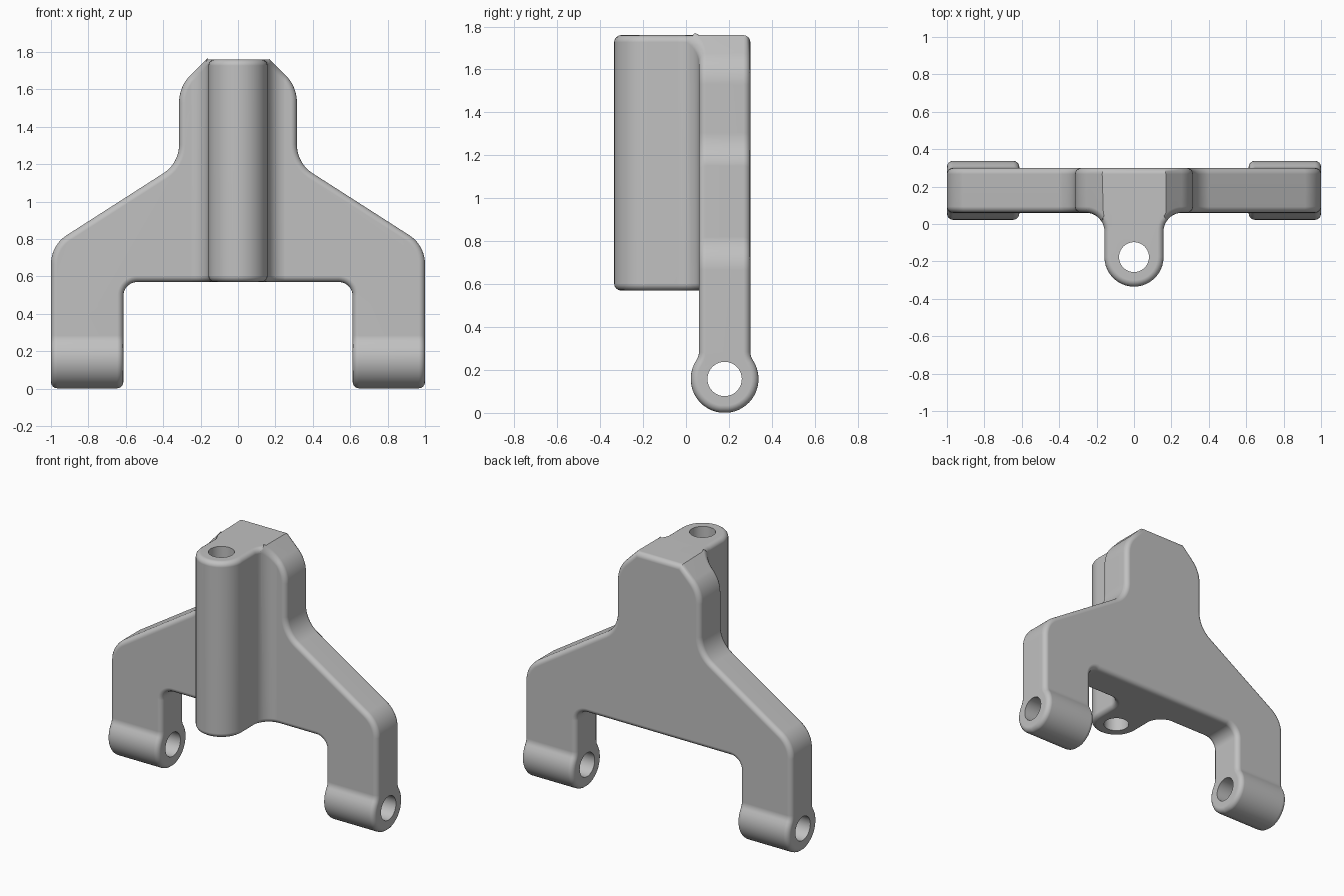
import bpy, bmesh, math
from mathutils import Vector

cube = bpy.data.objects.get("Cube")
if cube:
    bpy.data.objects.remove(cube, do_unlink=True)

SEGMENTS = 10
LUG_Y, LUG_R, HOLE_R = 0.18, 0.158, 0.08
BAR_HALF, BLEND_R = 0.12, 0.07
PILLAR_R, PILLAR_Y = 0.158, -0.177


def mirrored(half):
    """Close a half outline with its reflection across the first axis."""
    return half + [(-p[0], *p[1:]) for p in reversed(half)]


def rounded(corners):
    """Outline whose corners (u, v, tangent length) become circular arcs."""
    out = []
    for i, c in enumerate(corners):
        p = Vector(c[:2])
        if len(c) == 2:
            out.append(p)
            continue
        to_prev = (Vector(corners[i - 1][:2]) - p).normalized()
        to_next = (Vector(corners[(i + 1) % len(corners)][:2]) - p).normalized()
        a, b = p + to_prev * c[2], p + to_next * c[2]
        w = math.cos((math.pi - to_prev.angle(to_next)) / 2)
        for k in range(SEGMENTS + 1):
            s = k / SEGMENTS
            ka, kc, kb = (1 - s) ** 2, 2 * s * (1 - s) * w, s * s
            out.append((a * ka + p * kc + b * kb) / (ka + kc + kb))
    return [p for i, p in enumerate(out) if (p - out[i - 1]).length > 1e-3]


def arc(cx, cy, r, start, end, steps):
    angles = [start + (end - start) * k / steps for k in range(steps + 1)]
    return [(cx + r * math.cos(t), cy + r * math.sin(t)) for t in angles]


def prism(name, outline, lo, hi, axis):
    """Extrude a closed outline along one axis."""
    place = {"X": lambda u, v, w: (w, u, v),
             "Y": lambda u, v, w: (u, w, v),
             "Z": lambda u, v, w: (u, v, w)}[axis]
    bm = bmesh.new()
    ends = [[bm.verts.new(place(p[0], p[1], w)) for p in outline] for w in (lo, hi)]
    for ring in ends:
        bm.faces.new(ring)
    for i in range(len(outline)):
        bm.faces.new((ends[0][i - 1], ends[0][i], ends[1][i], ends[1][i - 1]))
    bmesh.ops.recalc_face_normals(bm, faces=bm.faces)
    if bm.calc_volume(signed=True) < 0:
        bmesh.ops.reverse_faces(bm, faces=bm.faces)
    mesh = bpy.data.meshes.new(name)
    bm.to_mesh(mesh)
    bm.free()
    obj = bpy.data.objects.new(name, mesh)
    bpy.context.collection.objects.link(obj)
    return obj


def combine(obj, other, operation):
    mod = obj.modifiers.new("combine", "BOOLEAN")
    mod.operation, mod.solver, mod.object = operation, "EXACT", other
    bpy.context.view_layer.objects.active = obj
    bpy.ops.object.modifier_apply(modifier=mod.name)
    bpy.data.objects.remove(other, do_unlink=True)


# Side profile: upright bar blending into round lugs at the foot
reach = BAR_HALF + BLEND_R
rise = math.sqrt((LUG_R + BLEND_R) ** 2 - reach ** 2)
contact = math.atan2(rise, reach)
half = [(BAR_HALF, 1.9)]
half += arc(reach, LUG_R + rise, BLEND_R, math.pi, math.pi + contact, 5)
half += arc(0, LUG_R, LUG_R, contact, -math.pi / 2, 16)[1:-1]
side = [(LUG_Y + u, v) for u, v in mirrored(half)]
bracket = prism("bracket", side, -1.2, 1.2, "X")

# Front pillar, round-nosed and filleted into the bar
pillar = prism("pillar", rounded(mirrored([
    (0.3, LUG_Y), (0.3, 0.0605), (PILLAR_R, 0.0605, 0.1),
    (PILLAR_R, PILLAR_Y - PILLAR_R, PILLAR_R)])), 0.45, 2, "Z")
combine(bracket, pillar, "UNION")

# Front outline: shoulders, sloping arms and two legs
outline = prism("outline", rounded(mirrored([
    (0.17, 1.76), (0.315, 1.615, 0.085), (0.315, 1.205, 0.1),
    (1, 0.766, 0.1), (1, -0.1), (0.613, -0.1), (0.613, 0.57, 0.075)])), -1, 1, "Y")
combine(bracket, outline, "INTERSECT")

# Bores through the lugs and the pillar
lug_bore = prism("lug_bore", arc(LUG_Y, LUG_R, HOLE_R, 0, math.tau, 40)[:-1], -1.2, 1.2, "X")
combine(bracket, lug_bore, "DIFFERENCE")
pillar_bore = prism("pillar_bore", arc(0, PILLAR_Y, HOLE_R, 0, math.tau, 40)[:-1], 0.3, 2, "Z")
combine(bracket, pillar_bore, "DIFFERENCE")


def on_bore(v):
    lug = math.hypot(v.co.y - LUG_Y, v.co.z - LUG_R)
    post = math.hypot(v.co.x, v.co.y - PILLAR_Y)
    return min(lug, post) < HOLE_R + 0.01


# Soft outer edges; bore rims stay crisp
bm = bmesh.new()
bm.from_mesh(bracket.data)
bmesh.ops.remove_doubles(bm, verts=bm.verts, dist=2e-4)
bmesh.ops.dissolve_degenerate(bm, edges=bm.edges, dist=1e-4)
bm.normal_update()
sharp = [e for e in bm.edges if e.is_manifold
         and e.calc_face_angle() > math.radians(48)
         and not any(on_bore(v) for v in e.verts)]
bmesh.ops.bevel(bm, geom=sharp, offset=0.033, offset_type="OFFSET", segments=4,
                profile=0.5, affect="EDGES", clamp_overlap=False)
bm.to_mesh(bracket.data)
bm.free()

# Grey finish
grey = bpy.data.materials.new("grey")
grey.use_nodes = True
grey.diffuse_color = (0.53, 0.53, 0.53, 1)
grey.node_tree.nodes["Principled BSDF"].inputs["Base Color"].default_value = grey.diffuse_color
bracket.data.materials.clear()
bracket.data.materials.append(grey)

# Smooth shading with crisp bore rims
bpy.ops.object.select_all(action="DESELECT")
bracket.select_set(True)
bpy.context.view_layer.objects.active = bracket
bpy.ops.object.shade_smooth_by_angle(angle=math.radians(32))
weighted = bracket.modifiers.new("even_normals", "WEIGHTED_NORMAL")
weighted.keep_sharp = True
